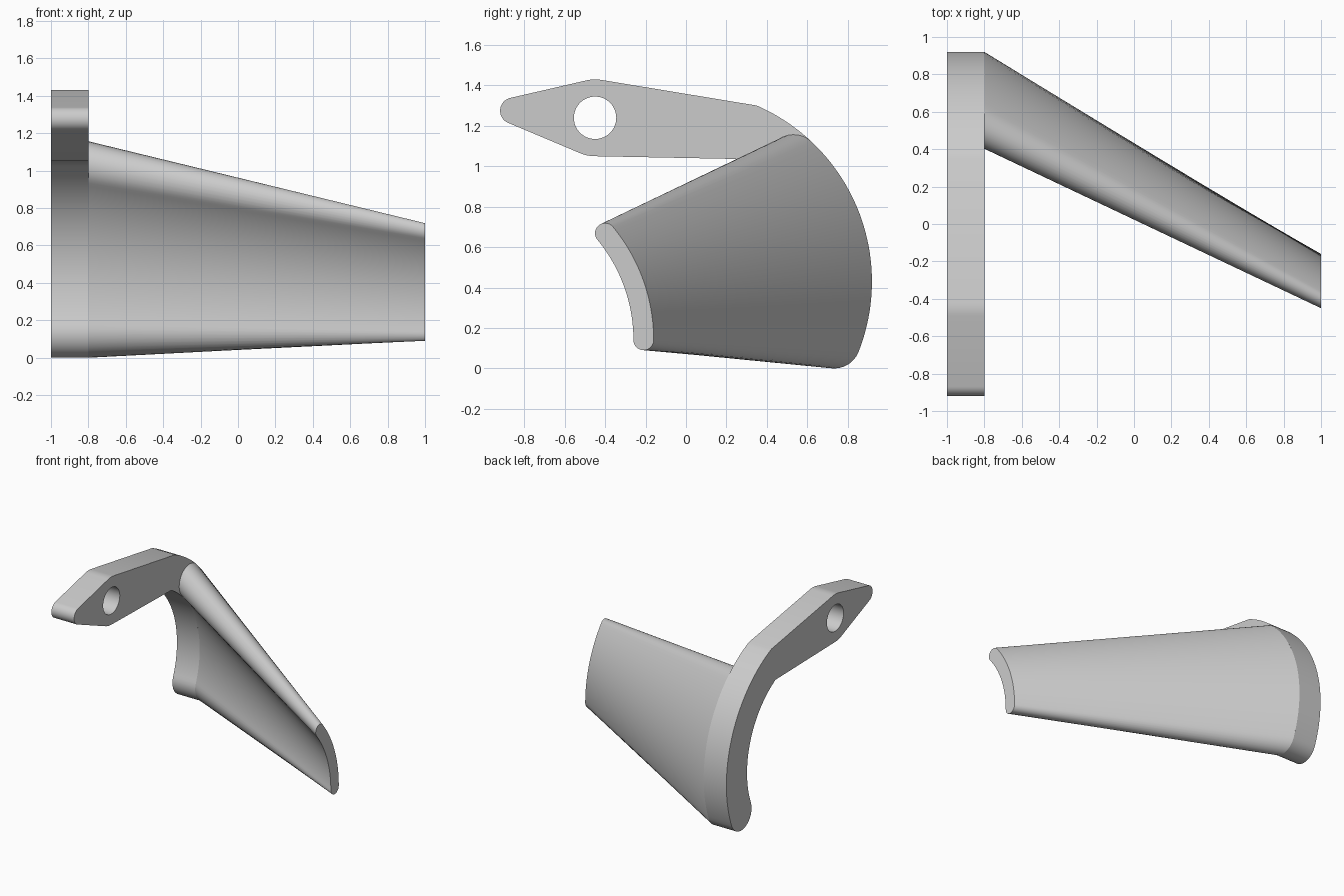
import bpy, bmesh
from math import cos, sin, radians

if "Cube" in bpy.data.objects:
    bpy.data.objects.remove(bpy.data.objects["Cube"])


def arc(cy, cz, r, a0, a1, n):
    """Points (y, z) on an arc, angles in degrees."""
    angles = [radians(a0 + (a1 - a0) * i / n) for i in range(n + 1)]
    return [(cy + r * cos(a), cz + r * sin(a)) for a in angles]


def crescent(cy, cz, mid, half, a0, a1):
    """Curved band with round ends, swept from a0 to a1."""
    top = (cy + mid * cos(radians(a1)), cz + mid * sin(radians(a1)))
    low = (cy + mid * cos(radians(a0)), cz + mid * sin(radians(a0)))
    return (arc(cy, cz, mid + half, a0, a1, 32)
            + arc(*top, half, a1, a1 + 180, 16)[1:-1]
            + arc(cy, cz, mid - half, a1, a0, 32)
            + arc(*low, half, a0 + 180, a0 + 360, 16)[1:-1])


def loft(name, x0, outline0, x1, outline1):
    """Closed solid between two matching outlines."""
    bm = bmesh.new()
    a = [bm.verts.new((x0, y, z)) for y, z in outline0]
    b = [bm.verts.new((x1, y, z)) for y, z in outline1]
    bm.faces.new(a)
    bm.faces.new(b)
    for i in range(len(a)):
        j = (i + 1) % len(a)
        bm.faces.new((a[i], a[j], b[j], b[i]))
    bmesh.ops.recalc_face_normals(bm, faces=bm.faces)
    mesh = bpy.data.meshes.new(name)
    bm.to_mesh(mesh)
    bm.free()
    obj = bpy.data.objects.new(name, mesh)
    bpy.context.collection.objects.link(obj)
    return obj


def activate(obj):
    bpy.ops.object.select_all(action='DESELECT')
    obj.select_set(True)
    bpy.context.view_layer.objects.active = obj


CY, CZ, MID, HALF = -0.03, 0.43, 0.82, 0.13   # curved band of the plate
LOW, TOP = -21.5, 46.7
HOLE = (-0.45, 1.24)

# Mounting plate: curved band running into a tapered arm
low_end = (CY + MID * cos(radians(LOW)), CZ + MID * sin(radians(LOW)))
outline = (arc(CY, CZ, MID + HALF, LOW, 66.4, 44)
           + arc(*HOLE, 0.19, 81, 102.5, 5)
           + arc(-0.855, 1.275, 0.065, 102.5, 247.5, 16)
           + arc(*HOLE, 0.19, 247.5, 268.5, 5)
           + arc(CY, CZ, MID - HALF, 61.3, LOW, 44)
           + arc(*low_end, HALF, LOW + 180, LOW + 360, 16)[1:-1])
plate = loft("mounting_plate", -1, outline, -0.8, outline)

# Bolt hole through the arm
circle = arc(*HOLE, 0.105, 0, 360, 48)[:-1]
cutter = loft("hole_cutter", -1.1, circle, -0.7, circle)
cutter.hide_render = True
activate(plate)
mod = plate.modifiers.new("bolt_hole", 'BOOLEAN')
mod.operation = 'DIFFERENCE'
mod.solver = 'EXACT'
mod.object = cutter
bpy.ops.object.modifier_apply(modifier=mod.name)
bpy.data.objects.remove(cutter)

# Tapering curved blade
blade = loft("blade", -0.8, crescent(CY, CZ, MID, HALF, LOW, TOP),
             1, crescent(-1.04, 0.14, 0.83, 0.05, 0, 39.6))

for obj in (plate, blade):
    activate(obj)
    bpy.ops.object.shade_smooth_by_angle(angle=radians(30))
